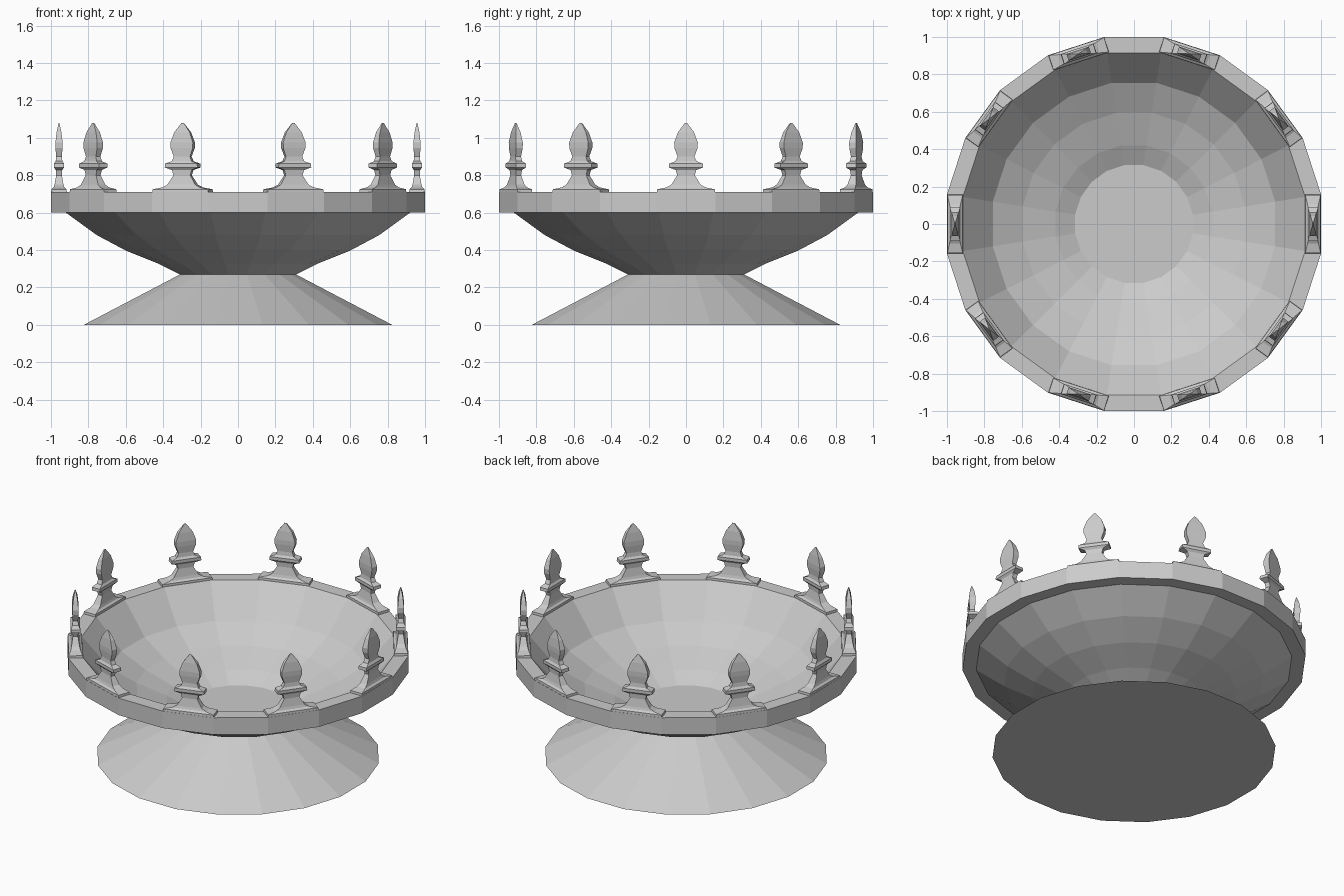
import bpy, math

if "Cube" in bpy.data.objects:
    bpy.data.objects.remove(bpy.data.objects["Cube"])

SIDES = 20
FINIALS = 10


def make_object(name, verts, faces):
    mesh = bpy.data.meshes.new(name)
    mesh.from_pydata(verts, [], faces)
    mesh.update()
    obj = bpy.data.objects.new(name, mesh)
    bpy.context.collection.objects.link(obj)
    return obj


def loft(name, rings, cap_start=False, cap_end=False):
    """Join equal-sized rings of points with quads, optionally capped."""
    n = len(rings[0])
    verts = [p for ring in rings for p in ring]
    faces = []
    for r in range(len(rings) - 1):
        for i in range(n):
            j = (i + 1) % n
            a, b = r * n, (r + 1) * n
            faces.append((a + i, a + j, b + j, b + i))
    if cap_start:
        faces.append(tuple(reversed(range(n))))
    if cap_end:
        k = (len(rings) - 1) * n
        faces.append(tuple(range(k, k + n)))
    return make_object(name, verts, faces)


def polygon(apothem, z):
    """Twenty-sided ring with a flat side facing each axis."""
    r = apothem / math.cos(math.pi / SIDES)
    step = 2 * math.pi / SIDES
    return [(r * math.cos((i + 0.5) * step), r * math.sin((i + 0.5) * step), z)
            for i in range(SIDES)]


def rectangle(half_depth, half_width, z):
    d, w = half_depth, half_width
    return [(-d, -w, z), (d, -w, z), (d, w, z), (-d, w, z)]


# Flared foot
loft("foot", [polygon(0.825, 0), polygon(0.31, 0.27)], cap_start=True)

# Bowl: outside, banded rim, then inside down to the floor
bowl_profile = [(0.31, 0.27), (0.42, 0.325), (0.595, 0.395), (0.755, 0.48),
                (0.92, 0.60), (1.0, 0.60), (1.0, 0.71), (0.915, 0.71),
                (0.755, 0.52), (0.595, 0.43), (0.42, 0.36), (0.315, 0.305)]
loft("bowl", [polygon(r, z) for r, z in bowl_profile], cap_end=True)

# Flattened four-sided finials around the rim: (half depth, half width, z)
finial_profile = [(0.042, 0.157, 0.705), (0.041, 0.155, 0.725),
                  (0.029, 0.105, 0.735), (0.024, 0.078, 0.75),
                  (0.015, 0.047, 0.80), (0.017, 0.055, 0.828),
                  (0.028, 0.092, 0.842), (0.028, 0.090, 0.862),
                  (0.018, 0.056, 0.875), (0.015, 0.045, 0.90),
                  (0.019, 0.062, 0.945), (0.019, 0.063, 0.975),
                  (0.013, 0.043, 1.03), (0.002, 0.006, 1.08)]
for k in range(FINIALS):
    finial = loft(f"finial_{k + 1}", [rectangle(*p) for p in finial_profile],
                  cap_start=True, cap_end=True)
    angle = 2 * math.pi * k / FINIALS
    finial.location = (0.957 * math.cos(angle), 0.957 * math.sin(angle), 0)
    finial.rotation_euler = (0, 0, angle)
